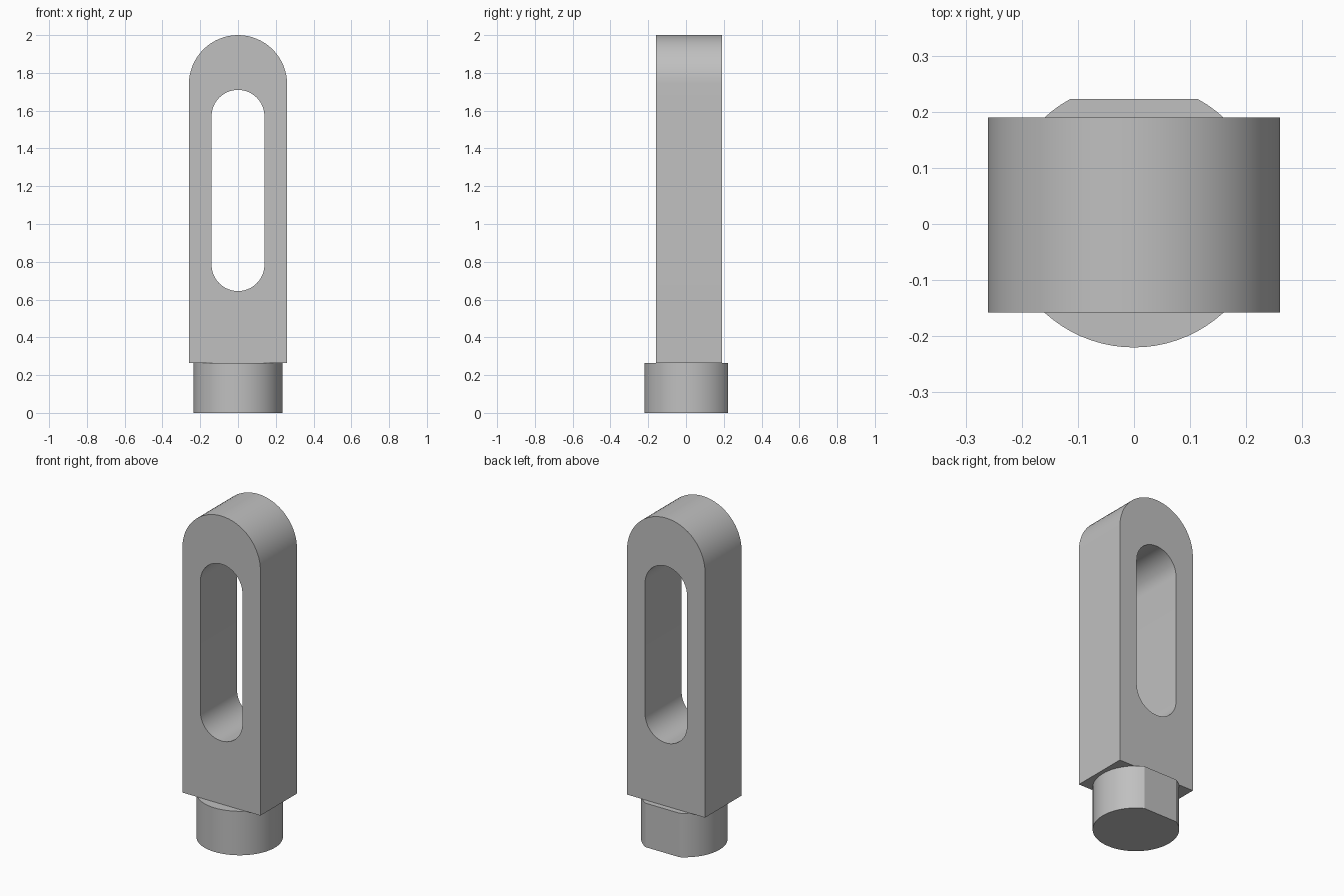
import bpy, bmesh, math

if "Cube" in bpy.data.objects:
    bpy.data.objects.remove(bpy.data.objects["Cube"])

W, SLOT = 0.26, 0.14            # half widths of plate and slot
Y0, Y1 = -0.158, 0.19           # plate front and back
BASE_TOP, TOP = 0.265, 2.0
CY, R, FLAT = 0.016, 0.236, 0.223  # stem centre, radius, flat side
N = 32

grey = bpy.data.materials.new("plain grey")
grey.diffuse_color = (0.527, 0.527, 0.527, 1)
grey.use_nodes = True
grey.node_tree.nodes["Principled BSDF"].inputs["Base Color"].default_value = grey.diffuse_color


def finish(bm, name):
    bmesh.ops.recalc_face_normals(bm, faces=bm.faces)
    mesh = bpy.data.meshes.new(name)
    bm.to_mesh(mesh)
    bm.free()
    mesh.materials.append(grey)
    ob = bpy.data.objects.new(name, mesh)
    bpy.context.collection.objects.link(ob)
    bpy.ops.object.select_all(action='DESELECT')
    ob.select_set(True)
    bpy.context.view_layer.objects.active = ob
    bpy.ops.object.shade_smooth_by_angle(angle=math.radians(25))


# Slotted plate: matching outer and slot outlines joined by quads
outer, inner = [], []
for i in range(N + 1):
    a = math.pi * i / N
    outer.append((W * math.cos(a), TOP - W + W * math.sin(a)))
    inner.append((SLOT * math.cos(a), 1.57 + SLOT * math.sin(a)))
for i in range(N + 1):
    a = math.pi * (1 + i / N)
    outer.append((W * math.cos(a), BASE_TOP))
    inner.append((SLOT * math.cos(a), 0.785 + SLOT * math.sin(a)))

bm = bmesh.new()
rings = [[bm.verts.new((x, y, z)) for x, z in loop]
         for loop, y in ((outer, Y0), (outer, Y1), (inner, Y1), (inner, Y0))]
count = len(outer)
for k in range(4):
    a, b = rings[k], rings[(k + 1) % 4]
    for i in range(count):
        j = (i + 1) % count
        bm.faces.new((a[i], a[j], b[j], b[i]))
finish(bm, "slotted_plate")

# Round stem with one flat at the back
half = math.acos((FLAT - CY) / R)
start, sweep = math.pi / 2 + half, 2 * math.pi - 2 * half
bm = bmesh.new()
verts = [bm.verts.new((R * math.cos(start + sweep * i / 64),
                       CY + R * math.sin(start + sweep * i / 64), 0))
         for i in range(65)]
face = bm.faces.new(verts)
ext = bmesh.ops.extrude_face_region(bm, geom=[face])
bmesh.ops.translate(bm, vec=(0, 0, BASE_TOP),
                    verts=[v for v in ext["geom"] if isinstance(v, bmesh.types.BMVert)])
finish(bm, "stem")
